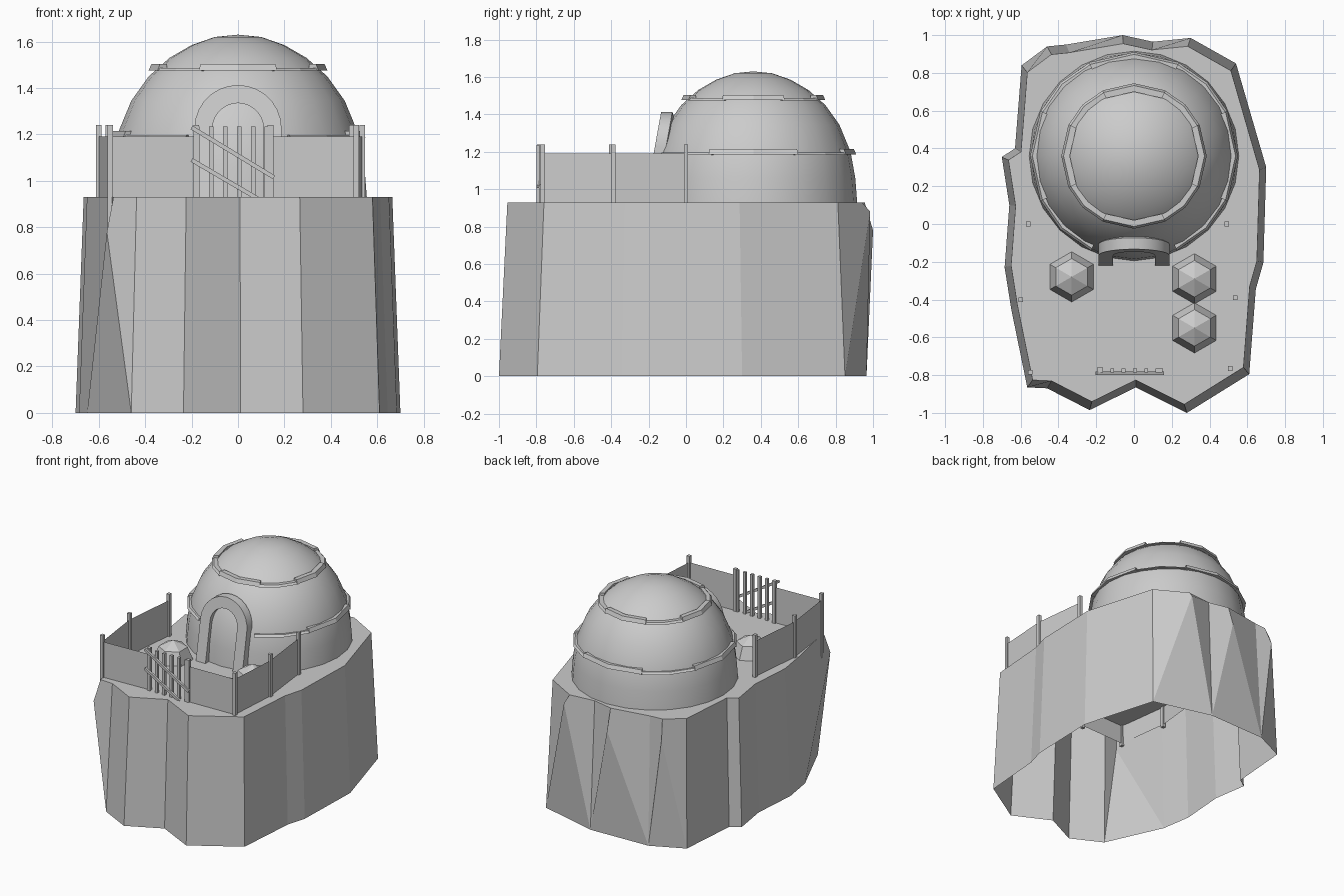
import bpy, bmesh
from math import sin, cos, pi, radians
from mathutils import Vector

if "Cube" in bpy.data.objects:
    bpy.data.objects.remove(bpy.data.objects["Cube"])


def make(name, verts, faces, smooth=None, fix=True):
    me = bpy.data.meshes.new(name)
    me.from_pydata([tuple(v) for v in verts], [], faces)
    if fix:
        bm = bmesh.new()
        bm.from_mesh(me)
        bmesh.ops.remove_doubles(bm, verts=bm.verts, dist=1e-5)
        bmesh.ops.recalc_face_normals(bm, faces=bm.faces)
        bm.to_mesh(me)
        bm.free()
    ob = bpy.data.objects.new(name, me)
    bpy.context.collection.objects.link(ob)
    if smooth:
        bpy.ops.object.select_all(action='DESELECT')
        bpy.context.view_layer.objects.active = ob
        ob.select_set(True)
        bpy.ops.object.shade_smooth_by_angle(angle=radians(smooth))
    return ob


def lathe(name, profile, n, center, phase=0.0, smooth=None):
    """Revolve (radius, z) points about a vertical axis."""
    vs, fs = [], []
    for r, z in profile:
        for i in range(n):
            a = phase + 2 * pi * i / n
            vs.append((center[0] + r * cos(a), center[1] + r * sin(a), z))
    for k in range(len(profile) - 1):
        for i in range(n):
            j = (i + 1) % n
            fs.append((k * n + i, k * n + j, (k + 1) * n + j, (k + 1) * n + i))
    return make(name, vs, fs, smooth)


def beam(name, p, q, w):
    """Square bar between two points."""
    p, q = Vector(p), Vector(q)
    d = (q - p).normalized()
    side = Vector((0, 1, 0))
    up = d.cross(side).normalized()
    c = [side * sx * w / 2 + up * sy * w / 2 for sx, sy in ((-1, -1), (1, -1), (1, 1), (-1, 1))]
    vs = [p + v for v in c] + [q + v for v in c]
    fs = [(0, 1, 2, 3), (4, 5, 6, 7)] + [(i, (i + 1) % 4, (i + 1) % 4 + 4, i + 4) for i in range(4)]
    return make(name, vs, fs)


TOP = 0.93

# Cliff: open-bottomed rock, outline (x, y, bottom z); raised points make folds
outline = [(-.06, 1, .78), (-.36, .95, 0), (-.46, .94, .8), (-.595, .84, 0), (-.63, .4, 0),
           (-.70, .355, 0), (-.66, .10, 0), (-.685, -.23, 0), (-.65, -.45, 0),
           (-.565, -.865, .78), (-.46, -.87, 0), (-.235, -.985, 0), (.01, -.865, 0),
           (.28, -1, 0), (.61, -.795, 0), (.645, -.345, 0), (.685, -.205, 0),
           (.70, .30, 0), (.54, .85, 0), (.30, .985, .88), (.10, .965, 0)]
n = len(outline)
verts = list(outline) + [(x * .95, y * .955, TOP) for x, y, z in outline]
faces = [tuple(range(n, 2 * n))]
for i in range(n):
    j = (i + 1) % n
    faces.append((i, j, j + n, i + n))
    if outline[i][2] > 0:
        faces.append(((i - 1) % n, j, i))
make("cliff", verts, faces)

# Dome
C = (0, .36)
lathe("dome", [(.555, TOP), (.545, 1.06), (.52, 1.2), (.46, 1.345), (.385, 1.45),
               (.295, 1.53), (.2, 1.585), (.1, 1.62), (0, 1.63)], 24, C, smooth=40)


# Overlapping bands of trim planks around the dome
def trim_ring(name, r, z):
    for k in range(8):
        a0 = k * pi / 4
        broad = k % 2 == 0
        half, h, dz = (.45, .028, 0) if broad else (.36, .014, -.01)
        vs, fs, m = [], [], 3
        for i in range(m):
            a = a0 - half + 2 * half * i / (m - 1)
            for rr, zz in ((r - .03, -h / 2), (r + .015, -h / 2), (r + .003, h / 2), (r - .03, h / 2)):
                vs.append((C[0] + rr * cos(a), C[1] + rr * sin(a), z + dz + zz))
        for i in range(m - 1):
            fs += [(4 * i + c, 4 * i + (c + 1) % 4, 4 * i + 4 + (c + 1) % 4, 4 * i + 4 + c) for c in range(4)]
        fs += [(0, 1, 2, 3), tuple(range(4 * m - 4, 4 * m))]
        # leave the doorway clear on the lower ring
        if not (z < 1.3 and k == 6):
            make(f"{name}_{k}", vs, fs)


trim_ring("upper_trim", .37, 1.49)
trim_ring("lower_trim", .535, 1.2)

# Doorway arch, leaning back against the dome
def arch(r):
    return [(r, TOP)] + [(r * cos(pi * i / 14), 1.225 + r * sin(pi * i / 14)) for i in range(15)] + [(-r, TOP)]


outer, inner = arch(.188), arch(.11)
vs, fs = [], []
for (ox, oz), (ix, iz) in zip(outer, inner):
    for x, z, d in ((ox, oz, 0), (ix, iz, 0), (ix, iz, .1), (ox, oz, .06)):
        vs.append((x, -.22 + (z - TOP) * .18 + d, z))
for i in range(len(outer) - 1):
    fs += [(4 * i + c, 4 * i + (c + 1) % 4, 4 * i + 4 + (c + 1) % 4, 4 * i + 4 + c) for c in range(4)]
m = len(vs)
fs += [(0, 1, 2, 3), (m - 4, m - 3, m - 2, m - 1)]
make("door_arch", vs, fs, 35)

# Fence: thin panels strung between square posts, gap for the gate
left = [(-.56, 0), (-.60, -.40), (-.55, -.785), (-.18, -.77)]
right = [(.14, -.775), (.51, -.765), (.535, -.39), (.49, 0)]
for side, run in (("left", left), ("right", right)):
    k = len(run)
    make(f"{side}_fence_panel", [(x, y, z) for z in (.79, 1.19) for x, y in run],
         [(i, i + 1, i + 1 + k, i + k) for i in range(k - 1)])
    for i, (x, y) in enumerate(run):
        beam(f"{side}_fence_post_{i}", (x, y, .77), (x, y, 1.24), .024)

# Gate: upright bars and two slanting rails
for i in range(6):
    x = -.175 + .06 * i
    beam(f"gate_bar_{i}", (x, -.775, .86), (x, -.775, 1.235), .02)
beam("gate_upper_rail", (-.2, -.79, 1.23), (.155, -.79, 1.015), .018)
beam("gate_lower_rail", (-.2, -.79, 1.09), (.125, -.79, .9), .018)

# Low shrubs in the yard
for i, (x, y) in enumerate([(-.33, -.28), (.32, -.29), (.32, -.55)]):
    lathe(f"shrub_{i}", [(.137, TOP - .01), (.097, 1.02), (0, 1.068)], 6, (x, y), pi / 2)
